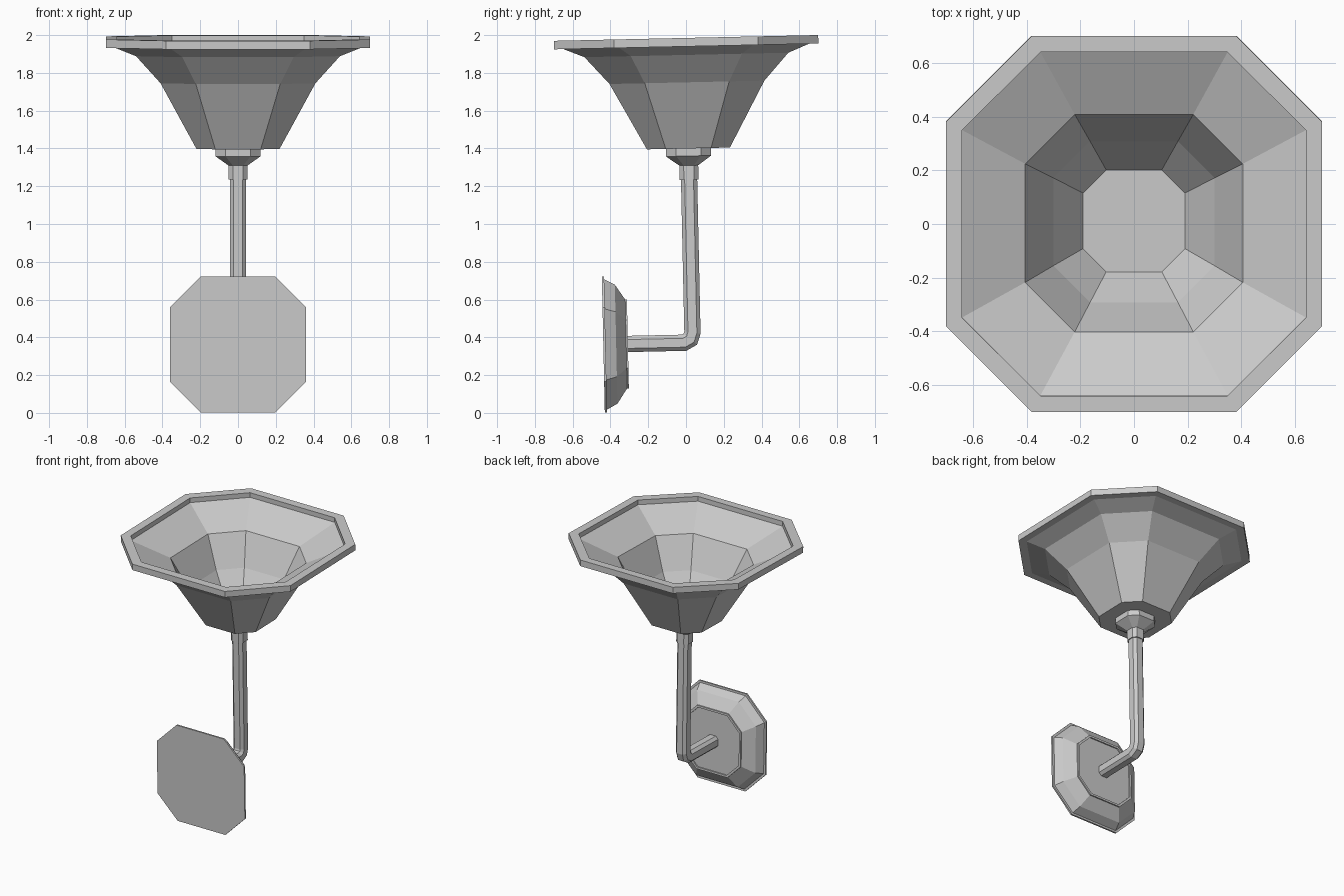
import bpy, bmesh, math
from mathutils import Vector, Matrix

if "Cube" in bpy.data.objects:
    bpy.data.objects.remove(bpy.data.objects["Cube"])

# The whole lamp leans slightly about the centre of the shade rim
PIVOT = Vector((0, 0, 1.985))
TILT = (Matrix.Translation(PIVOT) @ Matrix.Rotation(math.radians(1.25), 4, 'X')
        @ Matrix.Translation(-PIVOT))


def octagon(h, k=0.545):
    """Square of half-width h with its corners cut off."""
    c = h * k
    return [(h, -c), (h, c), (c, h), (-c, h), (-h, c), (-h, -c), (-c, -h), (c, -h)]


def loft(name, rings):
    """Bridge a sequence of octagonal rings and cap both ends."""
    bm = bmesh.new()
    loops = [[bm.verts.new(TILT @ Vector(p)) for p in ring] for ring in rings]
    for a, b in zip(loops, loops[1:]):
        for i in range(8):
            j = (i + 1) % 8
            bm.faces.new((a[i], a[j], b[j], b[i]))
    bm.faces.new(loops[0][::-1])
    bm.faces.new(loops[-1])
    bmesh.ops.recalc_face_normals(bm, faces=bm.faces)
    mesh = bpy.data.meshes.new(name)
    bm.to_mesh(mesh)
    bm.free()
    obj = bpy.data.objects.new(name, mesh)
    bpy.context.collection.objects.link(obj)
    return obj


def upright(name, profile):
    """Octagonal part around the vertical axis from (half-width, z) pairs."""
    return loft(name, [[(x, y, z) for x, y in octagon(h)] for h, z in profile])


# Flared bowl shade: outside, rim, then inside down to the floor
upright("shade", [(0.22, 1.40), (0.41, 1.75), (0.54, 1.895), (0.65, 1.94),
                  (0.70, 1.94), (0.70, 1.985), (0.64, 1.985), (0.64, 1.95),
                  (0.405, 1.83), (0.30, 1.61), (0.19, 1.45)])

# Collar and socket below the shade
upright("collar", [(0.05, 1.235), (0.05, 1.31), (0.12, 1.36), (0.12, 1.405)])

# Wall plate facing forwards, with a shallow recess on its back
PLATE_Z = 0.372
plate = [(0.36, -0.473), (0.36, -0.461), (0.345, -0.461), (0.315, -0.405),
         (0.235, -0.352), (0.235, -0.343), (0.22, -0.343), (0.22, -0.352)]
loft("wall_plate", [[(x, y, PLATE_Z + z) for x, z in octagon(h)] for h, y in plate])

# Bent arm: octagonal tube swept along a (y, z) path with mitred corners
path = [Vector(p) for p in ((0, 1.26), (0, 0.425), (-0.012, 0.39),
                            (-0.045, PLATE_Z), (-0.38, PLATE_Z))]
rings = []
for i, p in enumerate(path):
    d_in = (p - path[max(i - 1, 0)]) if i else (path[1] - p)
    d_out = (path[i + 1] - p) if i < len(path) - 1 else d_in
    d_in, d_out = d_in.normalized(), d_out.normalized()
    t = (d_in + d_out).normalized()
    side = Vector((-t.y, t.x)) / t.dot(d_in)
    rings.append([(a, p.x + side.x * b, p.y + side.y * b) for a, b in octagon(0.043)])
loft("arm", rings)
